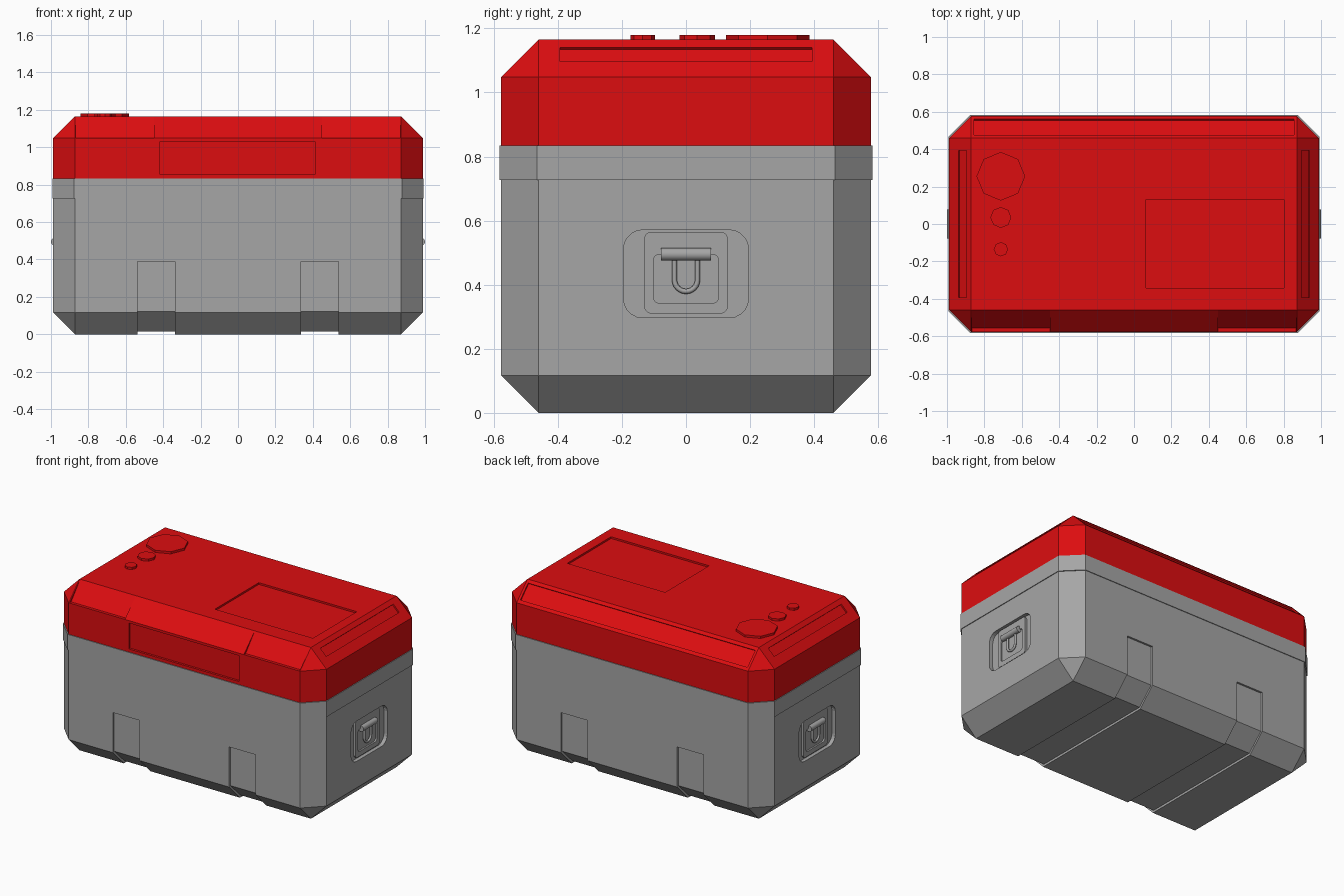
import bpy, bmesh, math
from mathutils import Vector, Matrix

if "Cube" in bpy.data.objects:
    bpy.data.objects.remove(bpy.data.objects["Cube"])

def material(name, rgb):
    m = bpy.data.materials.new(name)
    m.diffuse_color = (*rgb, 1)
    m.use_nodes = True
    m.node_tree.nodes["Principled BSDF"].inputs["Base Color"].default_value = m.diffuse_color
    return m

RED = material("red", (0.72, 0.004, 0.005))
GREY = material("grey", (0.38, 0.38, 0.38))

def finish(bm, name, mat):
    bmesh.ops.recalc_face_normals(bm, faces=bm.faces[:])
    me = bpy.data.meshes.new(name)
    bm.to_mesh(me)
    bm.free()
    me.materials.append(mat)
    ob = bpy.data.objects.new(name, me)
    bpy.context.collection.objects.link(ob)
    return ob

def octagon(hx, hy, c, z):
    q = [(hx, hy - c), (hx - c, hy), (c - hx, hy), (-hx, hy - c),
         (-hx, c - hy), (c - hx, -hy), (hx - c, -hy), (hx, c - hy)]
    return [Vector((x, y, z)) for x, y in q]

def loft(name, rings, mat):
    bm = bmesh.new()
    vs = [[bm.verts.new(p) for p in r] for r in rings]
    for a, b in zip(vs, vs[1:]):
        for i in range(len(a)):
            j = (i + 1) % len(a)
            bm.faces.new((a[i], a[j], b[j], b[i]))
    bm.faces.new(vs[0])
    bm.faces.new(vs[-1])
    bmesh.ops.remove_doubles(bm, verts=bm.verts[:], dist=0.0005)
    return finish(bm, name, mat)

def prism_x(name, pts, x0, x1, mat):
    """Extrude a (y, z) outline from x0 to x1."""
    return loft(name, [[Vector((x, y, z)) for y, z in pts] for x in (x0, x1)], mat)

def box(name, centre, size, mat, rot=None):
    bm = bmesh.new()
    bmesh.ops.create_cube(bm, size=1)
    m = Matrix.Translation(centre) @ (rot or Matrix()) @ Matrix.Diagonal((*size, 1))
    bmesh.ops.transform(bm, matrix=m, verts=bm.verts[:])
    return finish(bm, name, mat)

def rounded(hy, z0, z1, r, n=5):
    pts = []
    for k, (sy, zc) in enumerate([(1, z1 - r), (-1, z1 - r), (-1, z0 + r), (1, z0 + r)]):
        for i in range(n + 1):
            a = math.pi / 2 * (k + i / n)
            pts.append((sy * (hy - r) + r * math.cos(a), zc + r * math.sin(a)))
    return pts

def cut(target, cutter):
    cutter.hide_render = True
    m = target.modifiers.new("cut", 'BOOLEAN')
    m.operation, m.solver, m.object = 'DIFFERENCE', 'EXACT', cutter
    bpy.context.view_layer.objects.active = target
    bpy.ops.object.modifier_apply(modifier=m.name)
    bpy.data.objects.remove(cutter)

HX, HY, C, RIM = 0.988, 0.577, 0.117, 0.005

# Tub with chamfered base and a slightly proud rim band
tub = loft("tub", [
    octagon(HX - C, HY - C, 0, 0), octagon(HX, HY, C, C), octagon(HX, HY, C, 0.727),
    octagon(HX + RIM, HY + RIM, C, 0.727), octagon(HX + RIM, HY + RIM, C, 0.834),
    octagon(HX - 0.02, HY - 0.02, C, 0.834)], GREY)

# Strap channels wrapping front, base and back
d = 0.013
channel = [(-.7, .39), (d - HY, .39), (d - HY, C + .005), (C - HY + .006, .015),
           (HY - C - .006, .015), (HY - d, C + .005), (HY - d, .39), (.7, .39),
           (.7, -.1), (-.7, -.1)]
for s in (-1, 1):
    cut(tub, prism_x("channel_cutter", channel, s * 0.437 - 0.1, s * 0.437 + 0.1, GREY))

# Side handle pockets, plates, hinge bars and pull loops
for s, side in ((1, "right"), (-1, "left")):
    cut(tub, prism_x("pocket_cutter", rounded(0.195, 0.297, 0.571, 0.06),
                     s * 0.962, s * 1.1, GREY))
    plate = prism_x(side + "_handle_plate", rounded(0.13, 0.31, 0.565, 0.022),
                    s * 0.955, s * 0.975, GREY)
    cut(plate, prism_x("plate_cutter", rounded(0.102, 0.342, 0.495, 0.02),
                       s * 0.964, s * 1.1, GREY))
    bm = bmesh.new()
    bmesh.ops.create_cone(bm, cap_ends=True, segments=20, radius1=0.02, radius2=0.02, depth=0.155,
                          matrix=Matrix.Translation((s * 0.98, 0, 0.495)) @
                          Matrix.Rotation(math.pi / 2, 4, 'X'))
    bar = finish(bm, side + "_hinge_bar", GREY)
    path = [(-.036, .49)] + [(-.036 * math.cos(a), .415 - .036 * math.sin(a))
            for a in [math.pi * i / 12 for i in range(13)]] + [(.036, .49)]
    cu = bpy.data.curves.new(side + "_pull_loop", 'CURVE')
    cu.dimensions = '3D'
    cu.bevel_depth, cu.bevel_resolution = 0.008, 2
    sp = cu.splines.new('POLY')
    sp.points.add(len(path) - 1)
    for p, (y, z) in zip(sp.points, path):
        p.co = (s * 0.976, y, z, 1)
    cu.materials.append(GREY)
    loop = bpy.data.objects.new(side + "_pull_loop", cu)
    bpy.context.collection.objects.link(loop)
    bpy.ops.object.select_all(action='DESELECT')
    bar.select_set(True)
    bpy.context.view_layer.objects.active = bar
    bpy.ops.object.shade_smooth_by_angle()

# Lid with chamfered top
TOP = 1.165
lid = loft("lid", [octagon(HX, HY, C, 0.834), octagon(HX, HY, C, TOP - C),
                   octagon(HX - C, HY - C, 0, TOP)], RED)
# Front grip recess and top tray recess
cut(lid, box("grip_cutter", (-.003, -HY, 0.943), (0.83, 0.03, 0.176), RED))
cut(lid, box("tray_cutter", (0.434, -0.105, TOP), (0.738, 0.472, 0.024), RED))
# Tapered ledges at both ends of the front chamfer
wedge = [(-HY - .04, TOP - C), (-HY + .02, TOP - C), (C - HY, TOP), (C - HY - .04, TOP + .02)]
for s in (-1, 1):
    x0, x1 = sorted((s * 0.448, s * 0.866))
    cut(lid, prism_x("ledge_cutter", wedge, x0, x1, RED))
# Sunken panels on back and side chamfers
cut(lid, box("back_panel_cutter", (0, HY - C / 2, TOP - C / 2), (1.71, 0.118, 0.018), RED,
             Matrix.Rotation(-math.pi / 4, 4, 'X')))
for s in (-1, 1):
    cut(lid, box("side_panel_cutter", (s * 0.917, 0, TOP + HX - C - 0.917), (0.062, 0.785, 0.02),
                 RED, Matrix.Rotation(s * math.pi / 4, 4, 'Y')))

# Round caps on the lid
for name, y, r, n in (("large_cap", 0.255, 0.13, 8), ("medium_cap", 0.035, 0.056, 8),
                      ("small_cap", -0.135, 0.038, 8)):
    ring = lambda z: [Vector((-0.712 + r * math.cos(2 * math.pi * i / n),
                              y + r * math.sin(2 * math.pi * i / n), z)) for i in range(n)]
    loft(name, [ring(TOP - 0.005), ring(1.18)], RED)
